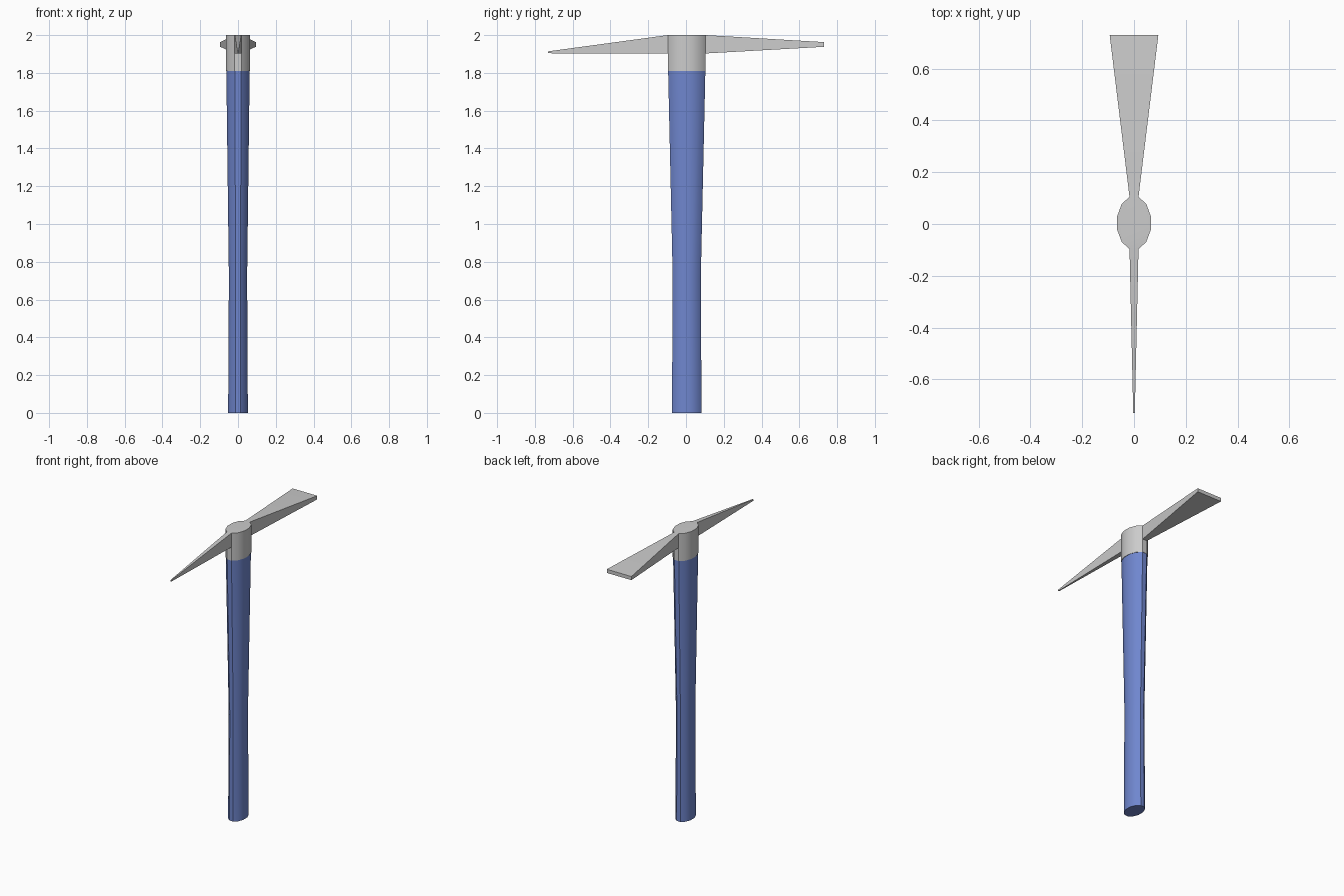
import bpy, bmesh, math

if "Cube" in bpy.data.objects:
    bpy.data.objects.remove(bpy.data.objects["Cube"])

SIDES = 12
CY = 0.004  # the shaft sits slightly behind the centre


def loft(bm, rings):
    """Skin a stack of 12-sided oval rings given as (z, x radius, y radius)."""
    loops = []
    for z, rx, ry in rings:
        loops.append([bm.verts.new((rx * math.cos(a), CY + ry * math.sin(a), z))
                      for a in (math.radians(15 + 360 / SIDES * i) for i in range(SIDES))])
    walls = []
    for low, high in zip(loops, loops[1:]):
        walls.append([bm.faces.new((low[i], low[(i + 1) % SIDES],
                                    high[(i + 1) % SIDES], high[i]))
                      for i in range(SIDES)])
    bm.faces.new(loops[0][::-1])
    bm.faces.new(loops[-1])
    return walls


def finish(bm, name, color=None):
    bmesh.ops.recalc_face_normals(bm, faces=bm.faces)
    mesh = bpy.data.meshes.new(name)
    bm.to_mesh(mesh)
    bm.free()
    obj = bpy.data.objects.new(name, mesh)
    bpy.context.collection.objects.link(obj)
    if color:
        mat = bpy.data.materials.new(name + "_paint")
        mat.diffuse_color = color
        mat.use_nodes = True
        mat.node_tree.nodes["Principled BSDF"].inputs["Base Color"].default_value = mat.diffuse_color
        mesh.materials.append(mat)
    bpy.ops.object.select_all(action='DESELECT')
    obj.select_set(True)
    bpy.context.view_layer.objects.active = obj
    bpy.ops.object.shade_smooth_by_angle(angle=math.radians(40))
    return obj


def draw_out(bm, face, y, half_width, z_low, z_high):
    """Extrude a collar face into a tapered arm ending at y."""
    end = bmesh.ops.extrude_discrete_faces(bm, faces=[face])["faces"][0]
    middle = sum(v.co.z for v in end.verts) / 4
    for v in end.verts:
        v.co = (math.copysign(half_width, v.co.x), y,
                z_high if v.co.z > middle else z_low)


# Handle: oval shaft flaring toward the head
bm = bmesh.new()
loft(bm, [(0, 0.054, 0.081), (0.72, 0.050, 0.077), (1.81, 0.064, 0.102)])
finish(bm, "handle", (0.16, 0.24, 0.62, 1))

# Head: collar with a pick arm in front and a flared blade behind
bm = bmesh.new()
walls = loft(bm, [(1.81, 0.067, 0.104), (1.903, 0.067, 0.104), (2.0, 0.067, 0.104)])
by_y = sorted(walls[1], key=lambda f: f.calc_center_median().y)
draw_out(bm, by_y[0], -0.73, 0.003, 1.904, 1.914)
draw_out(bm, by_y[-1], 0.73, 0.094, 1.938, 1.963)
finish(bm, "pick_head")
